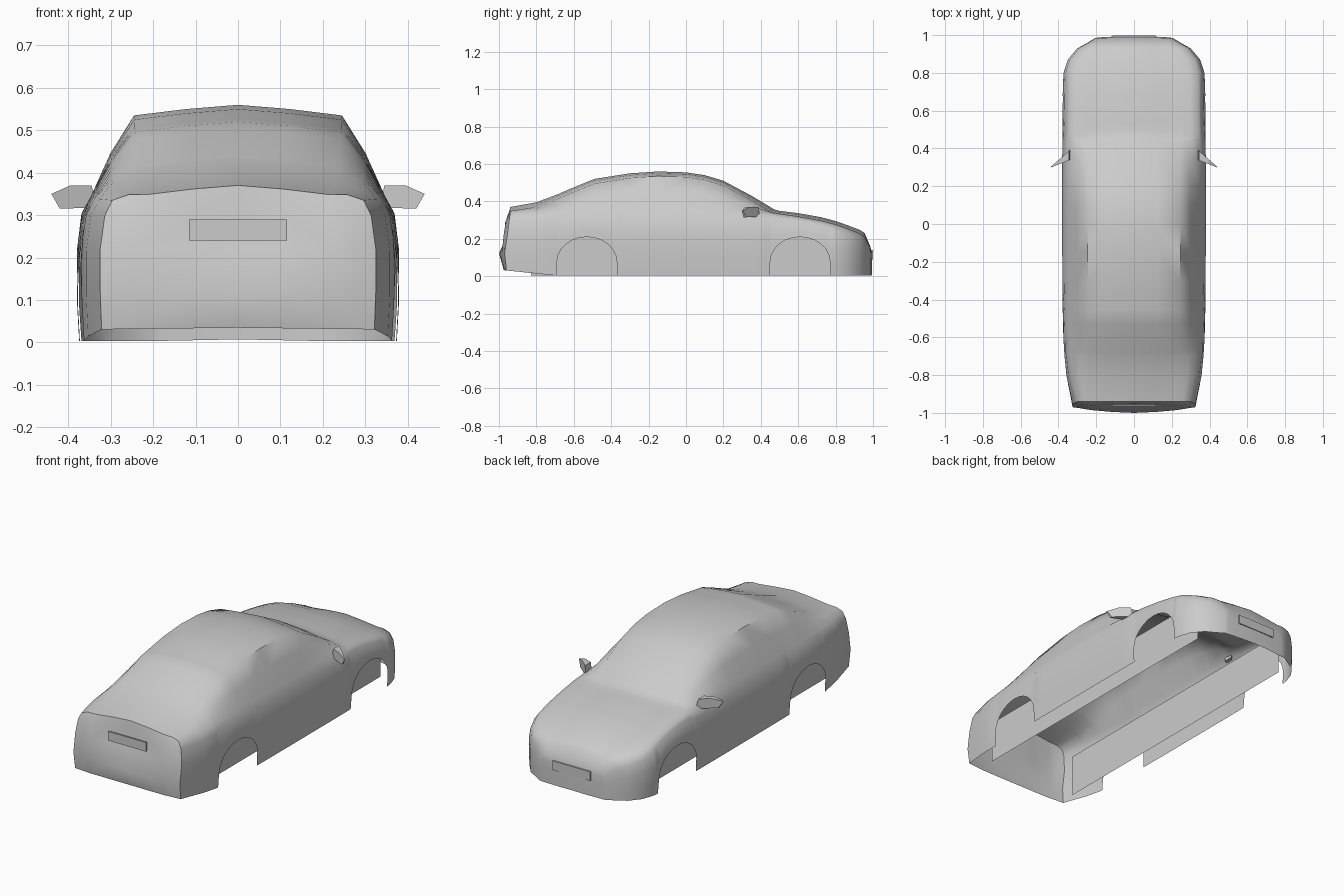
import bpy, bmesh, math
from mathutils import Vector

cube = bpy.data.objects.get("Cube")
if cube:
    bpy.data.objects.remove(cube, do_unlink=True)

grey = bpy.data.materials.new("body_grey")
grey.use_nodes = True
colour = (0.6, 0.6, 0.6, 1)
grey.diffuse_color = colour
grey.node_tree.nodes["Principled BSDF"].inputs["Base Color"].default_value = colour


def finish(name, bm, mirrored=False):
    """Turn a bmesh into a grey object, optionally mirrored across x."""
    mesh = bpy.data.meshes.new(name)
    bm.to_mesh(mesh)
    bm.free()
    mesh.materials.append(grey)
    obj = bpy.data.objects.new(name, mesh)
    bpy.context.collection.objects.link(obj)
    if mirrored:
        mod = obj.modifiers.new("Mirror", 'MIRROR')
        mod.use_clip = True
        mod.merge_threshold = 0.0005
    return obj


def lerp_table(table, t):
    """Linear lookup: first column is the key, the rest are values."""
    if t <= table[0][0]:
        return table[0][1:]
    for a, b in zip(table, table[1:]):
        if t <= b[0]:
            k = (t - a[0]) / (b[0] - a[0])
            return tuple(p + (q - p) * k for p, q in zip(a[1:], b[1:]))
    return table[-1][1:]


# Along the car: y, half width, belt height, centre-line height
KEYS = [(-0.95, .325, .335, .370), (-0.80, .358, .338, .395), (-0.70, .368, .342, .432),
        (-0.60, .374, .344, .475), (-0.49, .377, .345, .520), (-0.30, .379, .345, .550),
        (-0.15, .380, .345, .560), (0.00, .380, .344, .555), (0.10, .380, .342, .540),
        (0.20, .380, .340, .510), (0.35, .380, .334, .430), (0.48, .379, .325, .352),
        (0.60, .378, .308, .337), (0.72, .377, .285, .316), (0.80, .373, .265, .295),
        (0.87, .350, .240, .270), (0.93, .300, .215, .247), (0.955, .255, .195, .230),
        (0.985, .205, .145, .160)]
# Side wall: height as a share of the belt, width share
SIDE = [(0, .985), (.3, 1.0), (.68, 1.0), (.88, .972), (1, .912)]
ROWS = (0, .3, .62, .88, 1)
ARCHES = (-0.53, 0.61)
ARCH_R = 0.16


def lower_edge(y):
    for c in ARCHES:
        t = (y - c) / ARCH_R
        if abs(t) <= 1.0001:
            return .075 + .135 * math.sqrt(max(0, 1 - t * t))
    return max(0.003, .003 + (-.7 - y) * .11)


def section(y):
    """Half section from the lower edge up to the centre line."""
    w, belt, top = lerp_table(KEYS, y)
    low = lower_edge(y)
    pts = []
    for f in ROWS:
        z = low + (belt - low) * f
        pts.append(Vector((w * lerp_table(SIDE, z / belt)[0], y, z)))
    drop = min(.025, (top - belt) * .6)
    edge = Vector((w * .645, y, top - drop))
    mid = (pts[-1] + edge) / 2 + Vector((.005, 0, .006))
    return pts + [mid, edge, Vector((edge.x * .5, y, top - drop * .4)), Vector((0, y, top))]


# Station positions, denser around the wheel arches
stations = [k[0] for k in KEYS if all(abs(k[0] - c) > ARCH_R + .01 for c in ARCHES)]
for c in ARCHES:
    stations += [c + ARCH_R * math.sin(math.radians(a)) for a in range(-90, 91, 15)]
    stations += [c - ARCH_R - .002, c + ARCH_R + .002]
stations.sort()

bm = bmesh.new()
loft = []
for y in stations:
    pts = section(y)
    if y == stations[0]:
        for p, dy in zip(pts, (-.01, -.02, -.005, .005, .01, .01, .01, .01, .01)):
            p.y += dy
    loft.append([bm.verts.new(p) for p in pts])


def skin(grid):
    for a, b in zip(grid, grid[1:]):
        for i in range(len(a) - 1):
            bm.faces.new((a[i], a[i + 1], b[i + 1], b[i]))


def end_cap(ring, offsets):
    """Close one end: rows run from the side wall to the centre line."""
    belt = ring[4].co
    grid = []
    for r in range(4):
        row = [ring[r]]
        for c in range(1, 5):
            share = ring[4 + c].co.x / belt.x
            p = ring[r].co.copy()
            p.x *= share
            p.y += offsets[r][c - 1]
            p.z += .004 * (1 - share) if r == 0 else 0
            row.append(bm.verts.new(p))
        grid.append(row)
    skin(grid + [ring[4:]])


skin(loft)
# Tail with a bumper bulge and a recess for the plate
end_cap(loft[0], ((-.004, -.01, -.013, -.015), (-.006, -.015, -.025, -.030),
                  (-.012, -.020, -.004, .000), (-.012, -.018, -.006, -.004)))
# Gently bowed nose
bow = (.003, .005, .009, .010)
end_cap(loft[-1], (bow, bow, bow, (.002, .004, .007, .008)))

bmesh.ops.recalc_face_normals(bm, faces=bm.faces)
if sum(f.normal.dot(f.calc_center_median() - Vector((0, 0, .15))) for f in bm.faces) < 0:
    bmesh.ops.reverse_faces(bm, faces=bm.faces)
body = finish("body_shell", bm, True)
bpy.context.view_layer.objects.active = body
body.select_set(True)
bpy.ops.object.shade_smooth_by_angle(angle=math.radians(50))
body.select_set(False)

# Inner walls behind the wheel arches
bm = bmesh.new()
bm.faces.new([bm.verts.new(p) for p in
              ((.275, -.83, .003), (.275, .85, .003), (.275, .85, .235), (.275, -.83, .235))])
finish("inner_wall", bm, True)

# Door mirrors: swept-back wedge housings
bm = bmesh.new()
outline = ((.335, .318), (.42, .315), (.44, .35), (.395, .37), (.345, .37))
near = [bm.verts.new((x, .335 - (x - .35) * .4, z)) for x, z in outline]
far = [bm.verts.new((x, .382 - (x - .35) * .87, z)) for x, z in outline]
bm.faces.new(near)
bm.faces.new(far[::-1])
for i in range(5):
    j = (i + 1) % 5
    bm.faces.new((near[j], near[i], far[i], far[j]))
bmesh.ops.recalc_face_normals(bm, faces=bm.faces)
finish("door_mirror", bm, True)


# Number plates, left blank
def plate(name, y, z, width, height):
    bm = bmesh.new()
    bmesh.ops.create_cube(bm, size=1)
    for v in bm.verts:
        v.co = Vector((v.co.x * width, v.co.y * .008 + y, v.co.z * height + z))
    finish(name, bm)


plate("tail_plate", -.963, .265, .23, .05)
plate("nose_plate", .995, .115, .23, .05)
